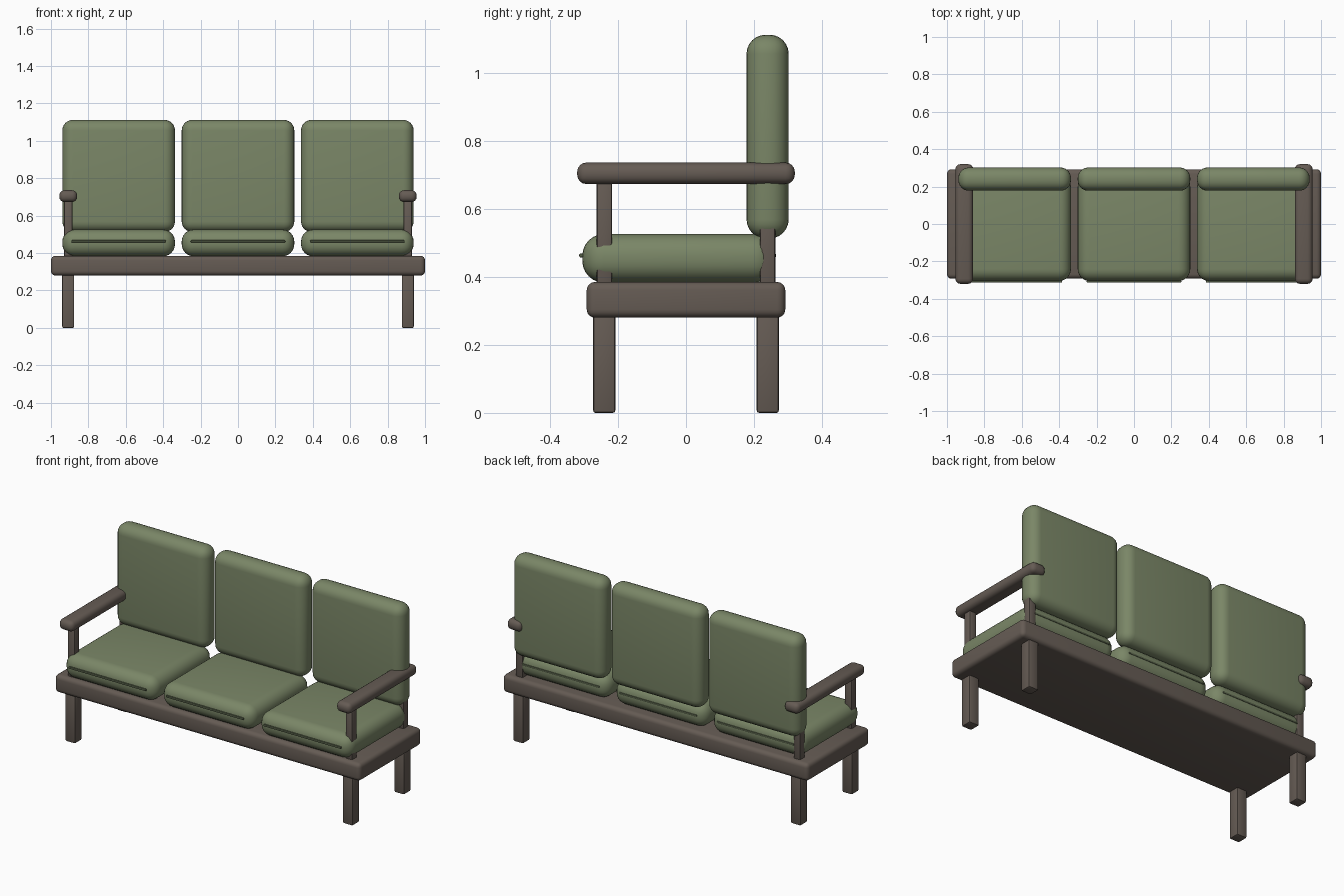
import bpy, math

if "Cube" in bpy.data.objects:
    bpy.data.objects.remove(bpy.data.objects["Cube"])


def material(name, rgb):
    m = bpy.data.materials.new(name)
    m.diffuse_color = (*rgb, 1)
    m.use_nodes = True
    m.node_tree.nodes["Principled BSDF"].inputs["Base Color"].default_value = m.diffuse_color
    return m


GREEN = material("sage fabric", (0.195, 0.24, 0.135))
PIPING = material("dark sage piping", (0.10, 0.125, 0.07))
WOOD = material("grey brown wood", (0.13, 0.105, 0.088))


def rounded_box(name, lo, hi, mat, radius, segments):
    """Box between two corners with rounded edges."""
    size = [b - a for a, b in zip(lo, hi)]
    bpy.ops.mesh.primitive_cube_add(size=1, location=[(a + b) / 2 for a, b in zip(lo, hi)])
    ob = bpy.context.object
    ob.name = name
    ob.scale = size
    bpy.ops.object.transform_apply(location=False, rotation=False, scale=True)
    ob.data.materials.append(mat)
    bevel = ob.modifiers.new("rounding", 'BEVEL')
    bevel.width = radius
    bevel.segments = segments
    bpy.ops.object.modifier_apply(modifier="rounding")
    bpy.ops.object.shade_smooth_by_angle(angle=math.radians(35))
    return ob


# Base platform
rounded_box("base_platform", (-1, -0.292, 0.28), (1, 0.292, 0.385), WOOD, 0.024, 4)

for side, s in (("left", -1), ("right", 1)):
    def span(a, b):
        return sorted((s * a, s * b))

    # Legs and armrest posts, front and rear
    for end, e in (("front", -1), ("rear", 1)):
        x0, x1 = span(0.876, 0.94)
        y0, y1 = sorted((e * 0.208, e * 0.273))
        rounded_box(f"{end}_{side}_leg", (x0, y0, 0), (x1, y1, 0.3), WOOD, 0.007, 2)
        x0, x1 = span(0.886, 0.931)
        y0, y1 = sorted((e * 0.217, e * 0.263))
        rounded_box(f"{end}_{side}_arm_post", (x0, y0, 0.37), (x1, y1, 0.69), WOOD, 0.007, 2)

    # Armrest
    x0, x1 = span(0.86, 0.955)
    rounded_box(f"{side}_armrest", (x0, -0.32, 0.673), (x1, 0.32, 0.736), WOOD, 0.027, 4)

# Three seat and back cushions with front and rear piping
for label, cx in (("left", -0.638), ("middle", 0), ("right", 0.638)):
    x0, x1 = cx - 0.301, cx + 0.301
    rounded_box(f"{label}_seat_cushion", (x0, -0.305, 0.383), (x1, 0.262, 0.526), GREEN, 0.064, 6)
    rounded_box(f"{label}_back_cushion", (x0, 0.178, 0.513), (x1, 0.302, 1.112), GREEN, 0.056, 6)
    for end, y in (("front", -0.308), ("rear", 0.259)):
        rounded_box(f"{label}_{end}_piping", (cx - 0.253, y - 0.006, 0.457),
                    (cx + 0.253, y + 0.006, 0.469), PIPING, 0.004, 2)
